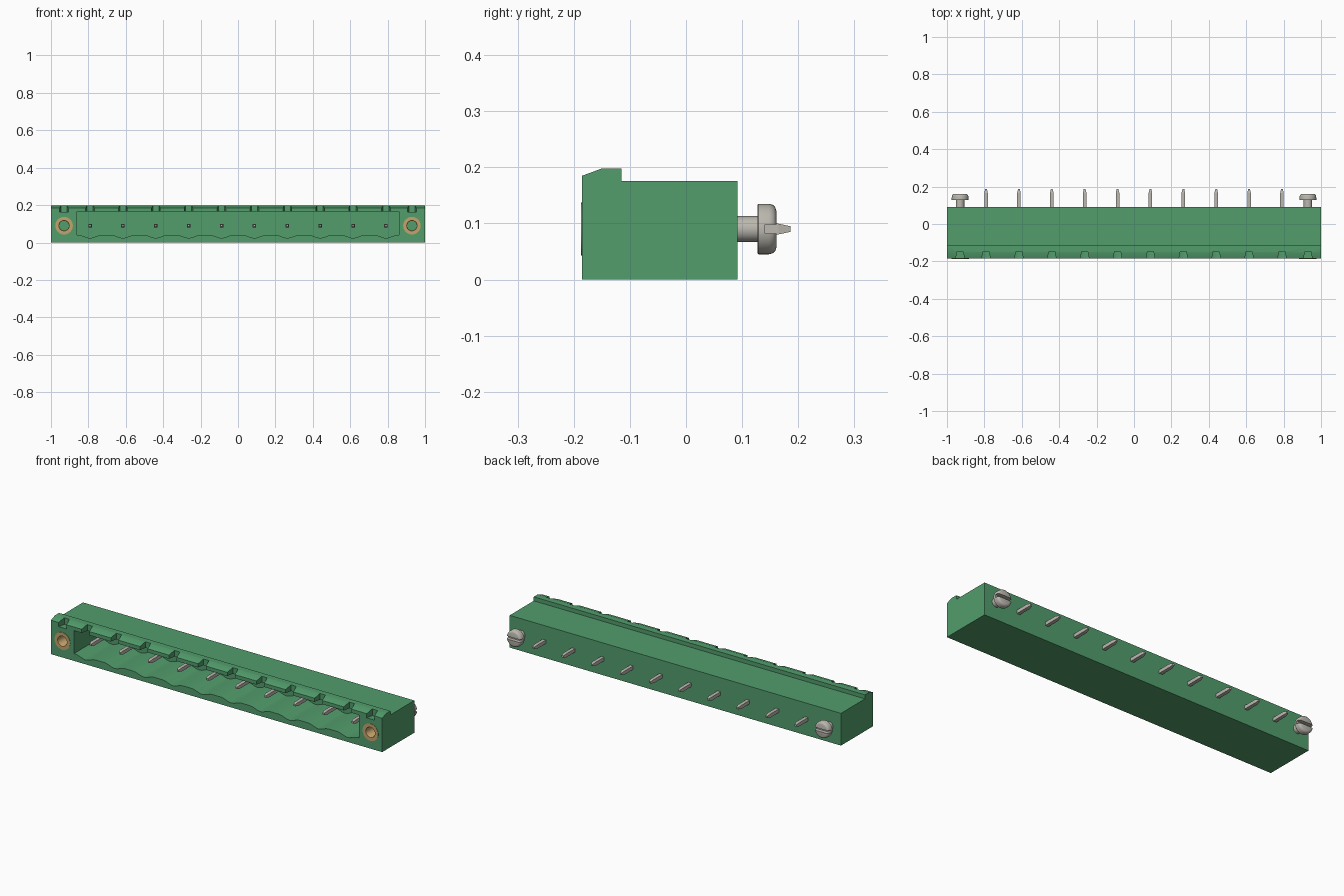
import bpy, bmesh, math
from mathutils import Vector

cube = bpy.data.objects.get("Cube")
if cube:
    bpy.data.objects.remove(cube, do_unlink=True)


def material(name, rgb):
    m = bpy.data.materials.new(name)
    m.use_nodes = True
    m.diffuse_color = (*rgb, 1)
    m.node_tree.nodes["Principled BSDF"].inputs["Base Color"].default_value = (*rgb, 1)
    return m


green = material("green plastic", (0.085, 0.34, 0.15))
steel = material("grey metal", (0.50, 0.48, 0.43))
brass = material("brass", (0.56, 0.37, 0.15))

FRONT, BACK = -0.185, 0.092
PIN_Z = 0.09
PINS = [0.1758 * (i - 4.5) for i in range(10)]
SCREWS = [-0.93, 0.93]


def loft(bm, rings, caps=True, closed=False):
    """Skin a list of equal-length rings of points."""
    vs = [[bm.verts.new(p) for p in ring] for ring in rings]
    pairs = list(zip(vs, vs[1:])) + ([(vs[-1], vs[0])] if closed else [])
    for a, b in pairs:
        for i in range(len(a)):
            j = (i + 1) % len(a)
            bm.faces.new((a[i], a[j], b[j], b[i]))
    if caps and not closed:
        bm.faces.new(vs[0])
        bm.faces.new(vs[-1])


def circle(x, y, r, n=32):
    steps = [math.tau * k / n for k in range(n)]
    return [(x + r * math.cos(t), y, PIN_Z + r * math.sin(t)) for t in steps]


def square(x, y, h):
    return [(x + sx * h, y, PIN_Z + sz * h) for sx, sz in ((-1, -1), (1, -1), (1, 1), (-1, 1))]


def finish(bm, name, mat, smooth=False):
    bmesh.ops.recalc_face_normals(bm, faces=bm.faces)
    me = bpy.data.meshes.new(name)
    bm.to_mesh(me)
    bm.free()
    me.materials.append(mat)
    ob = bpy.data.objects.new(name, me)
    bpy.context.collection.objects.link(ob)
    if smooth:
        shade(ob)
    return ob


def shade(ob):
    bpy.ops.object.select_all(action='DESELECT')
    ob.select_set(True)
    bpy.context.view_layer.objects.active = ob
    bpy.ops.object.shade_smooth_by_angle(angle=math.radians(30))


def cut(ob, cutters):
    """Subtract the cutters, bake the result and remove them."""
    for c in cutters:
        c.hide_render = True
        mod = ob.modifiers.new("cut", 'BOOLEAN')
        mod.operation, mod.solver, mod.object = 'DIFFERENCE', 'EXACT', c
    bpy.context.view_layer.update()
    graph = bpy.context.evaluated_depsgraph_get()
    me = bpy.data.meshes.new_from_object(ob.evaluated_get(graph))
    ob.modifiers.clear()
    ob.data = me
    for c in cutters:
        bpy.data.objects.remove(c, do_unlink=True)


# Housing: side profile with the raised, sloped front ridge
profile = [(FRONT, 0), (BACK, 0), (BACK, 0.176), (-0.115, 0.176),
           (-0.115, 0.198), (-0.15, 0.198), (FRONT, 0.185)]
bm = bmesh.new()
loft(bm, [[(x, y, z) for y, z in profile] for x in (-1, 1)])
housing = finish(bm, "housing", green)

# Front cavity with a shallow scallop in the floor under each pin
outline = [(0.861, 0.165), (-0.861, 0.165), (-0.861, 0.04)]
for px in PINS:
    for k in range(9):
        t = k / 4 - 1
        outline.append((px + 0.062 * t, 0.04 - 0.008 * (1 + math.cos(math.pi * t))))
outline.append((0.861, 0.04))
bm = bmesh.new()
loft(bm, [[(x, y, z) for x, z in outline] for y in (-0.25, 0.04)])
cavity = finish(bm, "cavity_cutter", green)

# Tapered coding notches in the ridge, and holes for the bushings
bm = bmesh.new()
for px in PINS + SCREWS:
    plan = [(-0.026, -0.2), (0.026, -0.2), (0.016, -0.147), (-0.016, -0.147)]
    loft(bm, [[(px + x, y, z) for x, y in plan] for z in (0.162, 0.25)])
for sx in SCREWS:
    loft(bm, [circle(sx, -0.25, 0.035), circle(sx, -0.08, 0.035)])
notches = finish(bm, "notch_cutter", green)
cut(housing, [cavity, notches])
shade(housing)

# Contact pins with tapered tips at both ends
for i, px in enumerate(PINS):
    bm = bmesh.new()
    stations = [(-0.142, 0.005), (-0.125, 0.0095), (0.165, 0.0095), (0.186, 0.005)]
    loft(bm, [square(px, y, h) for y, h in stations])
    finish(bm, f"contact_pin_{i + 1}", steel)

for side, sx in zip(("right", "left"), SCREWS):
    # Threaded bushing in the front flange
    bm = bmesh.new()
    section = [(0.047, -0.183), (0.047, -0.187), (0.028, -0.187),
               (0.026, -0.183), (0.026, -0.079), (0.035, -0.079), (0.035, -0.183)]
    loft(bm, [circle(sx, y, r) for r, y in section], closed=True)
    finish(bm, f"{side}_bushing", brass, True)

    # Slotted screw on the back
    bm = bmesh.new()
    section = [(0.023, 0.08), (0.023, 0.127), (0.043, 0.127), (0.045, 0.129),
               (0.045, 0.148), (0.043, 0.155), (0.039, 0.159), (0.033, 0.161)]
    loft(bm, [circle(sx, y, r) for r, y in section])
    screw = finish(bm, f"{side}_screw", steel)
    bm = bmesh.new()
    bmesh.ops.create_cube(bm, size=1)
    bmesh.ops.scale(bm, vec=(0.2, 0.06, 0.016), verts=bm.verts)
    bmesh.ops.translate(bm, vec=Vector((sx, 0.171, PIN_Z)), verts=bm.verts)
    cut(screw, [finish(bm, "slot_cutter", steel)])
    shade(screw)
